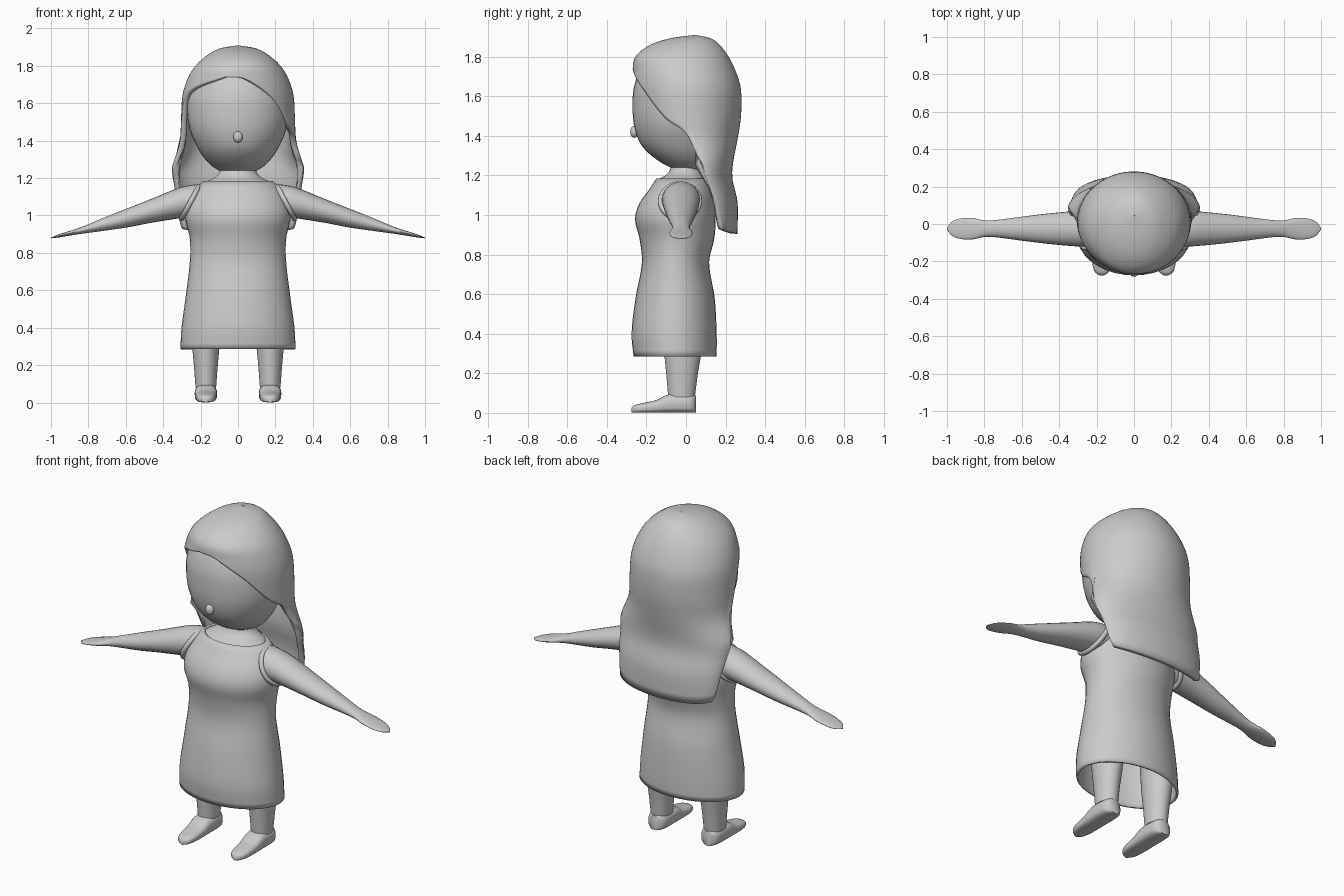
import bpy, bmesh, math
from mathutils import Vector, Matrix

old = bpy.data.objects.get("Cube")
if old:
    bpy.data.objects.remove(old, do_unlink=True)

GREY = (0.6, 0.6, 0.6, 1)
clay = bpy.data.materials.new("plain grey")
clay.use_nodes = True
clay.diffuse_color = GREY
clay.node_tree.nodes["Principled BSDF"].inputs["Base Color"].default_value = GREY


def sample(table, k):
    """Smoothly interpolate table rows (key, values...) at key k."""
    k = max(table[0][0], min(table[-1][0], k))
    i = max(j for j in range(len(table) - 1) if table[j][0] <= k)

    def slope(j, c):
        a, b = table[max(j - 1, 0)], table[min(j + 1, len(table) - 1)]
        return (b[c] - a[c]) / (b[0] - a[0])

    p, q = table[i], table[i + 1]
    h = q[0] - p[0]
    t = (k - p[0]) / h
    return [(2*t**3 - 3*t**2 + 1) * p[c] + (t**3 - 2*t**2 + t) * h * slope(i, c)
            + (3*t**2 - 2*t**3) * q[c] + (t**3 - t**2) * h * slope(i + 1, c)
            for c in range(1, len(p))]


def steps(table, n):
    a, b = table[0][0], table[-1][0]
    return [a + (b - a) * i / n for i in range(n + 1)]


def finish(name, bm, angle=50):
    bmesh.ops.remove_doubles(bm, verts=bm.verts, dist=1e-5)
    bmesh.ops.recalc_face_normals(bm, faces=bm.faces)
    mesh = bpy.data.meshes.new(name)
    bm.to_mesh(mesh)
    bm.free()
    ob = bpy.data.objects.new(name, mesh)
    bpy.context.collection.objects.link(ob)
    mesh.materials.append(clay)
    bpy.ops.object.select_all(action='DESELECT')
    ob.select_set(True)
    bpy.context.view_layer.objects.active = ob
    bpy.ops.object.shade_smooth_by_angle(angle=math.radians(angle))
    return ob


def skin(name, rings, caps=True, angle=50):
    """Bridge closed rings of points into one surface."""
    bm = bmesh.new()
    rows = [[bm.verts.new(p) for p in r] for r in rings]
    n = len(rows[0])
    for a, b in zip(rows, rows[1:]):
        for i in range(n):
            bm.faces.new((a[i], a[(i + 1) % n], b[(i + 1) % n], b[i]))
    if caps:
        bm.faces.new(rows[0])
        bm.faces.new(rows[-1])
    return finish(name, bm, angle)


def thicken(ob, amount):
    mod = ob.modifiers.new("thickness", 'SOLIDIFY')
    mod.thickness = amount
    mod.offset = -1


def oval(table, z, a, cx=0):
    """Point at angle a on the body section (half width, front y, back y)."""
    w, front, back = sample(table, z)
    return Vector((cx + w * math.cos(a),
                   (front + back) / 2 + (back - front) / 2 * math.sin(a), z))


def angles(n):
    return [math.tau * i / n for i in range(n)]


def upright(name, table, n=24, caps=True, cx=0):
    return skin(name, [[oval(table, z, a, cx) for a in angles(36)]
                       for z in steps(table, n)], caps)


# Head, neck and nose
head = [(1.222, .06, -.03, .09), (1.25, .12, -.10, .13), (1.3, .175, -.175, .17),
        (1.36, .215, -.23, .2), (1.45, .255, -.262, .22), (1.55, .272, -.27, .23),
        (1.65, .265, -.262, .23), (1.75, .22, -.22, .2), (1.82, .11, -.13, .13)]
upright("head", head, 30)
neck = [(1.14, .2, -.17, .11), (1.175, .18, -.15, .1), (1.2, .13, -.105, .09),
        (1.23, .1, -.08, .08), (1.28, .095, -.07, .08)]
upright("neck", neck, 12)
bm = bmesh.new()
bmesh.ops.create_uvsphere(bm, u_segments=20, v_segments=12, radius=1,
                          matrix=Matrix.Translation((0, -.262, 1.42))
                          @ Matrix.Diagonal((.025, .02, .03, 1)))
finish("nose", bm)

# Dress, open at the hem
dress = [(.285, .308, -.265, .155), (.4, .302, -.275, .155), (.58, .278, -.255, .145),
         (.76, .257, -.223, .117), (.88, .258, -.235, .143), (.98, .28, -.258, .15),
         (1.06, .272, -.235, .145), (1.13, .24, -.185, .13), (1.185, .185, -.15, .1)]
thicken(upright("dress", dress, 30, caps=False), .012)

# Long hair: a cap that drops to a swept hairline in front and full length behind
hair = [(.9, .31, .05, .26), (1.07, .33, 0, .26), (1.18, .345, -.05, .235),
        (1.25, .355, -.1, .236), (1.38, .312, -.2, .26), (1.5, .305, -.25, .278),
        (1.64, .297, -.272, .277), (1.73, .27, -.27, .25), (1.8, .228, -.255, .215),
        (1.86, .16, -.18, .17), (1.895, .09, -.07, .12), (1.91, .001, .045, .047)]
edge = [(-105, 1.74), (-82, 1.73), (-54, 1.64), (-25, 1.48), (-4, 1.4), (2, 1.28),
        (6, 1.1), (12, .96), (25, .925), (90, .905), (155, .925), (168, .96),
        (174, 1.1), (178, 1.28), (184, 1.45), (195, 1.6), (210, 1.67), (255, 1.74)]
COLS, ROWS = 144, 36
rings = []
for r in range(ROWS + 1):
    ring = []
    for c in range(COLS):
        deg = -105 + 360 * c / COLS
        low = sample(edge, deg)[0]
        z = 1.91 - (1.91 - low) * (r / ROWS) ** 1.7
        ring.append(oval(hair, z, math.radians(deg)))
    rings.append(ring)
thicken(skin("hair", rings, caps=False, angle=60), .03)

arm = [(.2, 1.085, .095, .085), (.3, 1.07, .095, .083), (.47, 1.023, .08, .063),
       (.6, .985, .064, .05), (.74, .947, .046, .032), (.8, .93, .044, .023),
       (.87, .912, .058, .015), (.95, .893, .05, .009), (.985, .884, .028, .005),
       (1, .88, .004, .002)]
leg = [(.08, .055, -.09, .045), (.2, .064, -.1, .06), (.3, .073, -.11, .077),
       (.5, .085, -.12, .09)]
shoe = [(-.275, .012, .03), (-.26, .035, .042), (-.22, .049, .052), (-.15, .055, .068),
        (-.09, .059, .096), (0, .058, .098), (.035, .048, .095), (.05, .028, .09)]

for side, s in (("left", 1), ("right", -1)):
    # Arm tapering into a flat hand
    rings = []
    for x in steps(arm, 40):
        zc, ry, rz = sample(arm, x)
        rings.append([(s * x, -.025 + ry * math.cos(a), zc + rz * math.sin(a))
                      for a in angles(24)])
    skin(side + "_arm", rings)

    # Raised rim around the armhole
    out = Vector((s * .88, 0, .47))
    up = Vector((s * -.47, 0, .88))
    rings = []
    for a in angles(32) + [0]:
        spoke = Vector((0, 1, 0)) * math.cos(a) + up * math.sin(a)
        rings.append([Vector((s * .255, -.03, 1.07)) + spoke * (.1 + .012 * math.cos(b))
                      + out * .014 * math.sin(b) for b in angles(10)])
    skin(side + "_armhole_rim", rings, caps=False)

    # Leg and shoe
    upright(side + "_leg", leg, 10, cx=s * .172)
    rings = []
    for y in steps(shoe, 26):
        w, top = sample(shoe, y)
        mid = (top + .004) / 2
        ring = []
        for a in angles(24):
            c, v = math.cos(a), math.sin(a)
            bulge = .55 if v < 0 else .8
            ring.append((s * .172 + w * math.copysign(abs(c) ** .7, c), y,
                         mid + (top - mid) * math.copysign(abs(v) ** bulge, v)))
        rings.append(ring)
    skin(side + "_shoe", rings)

# Rest the soles on the ground
for ob in bpy.data.objects:
    if ob.name.endswith("_shoe"):
        ob.location.z = -.003
